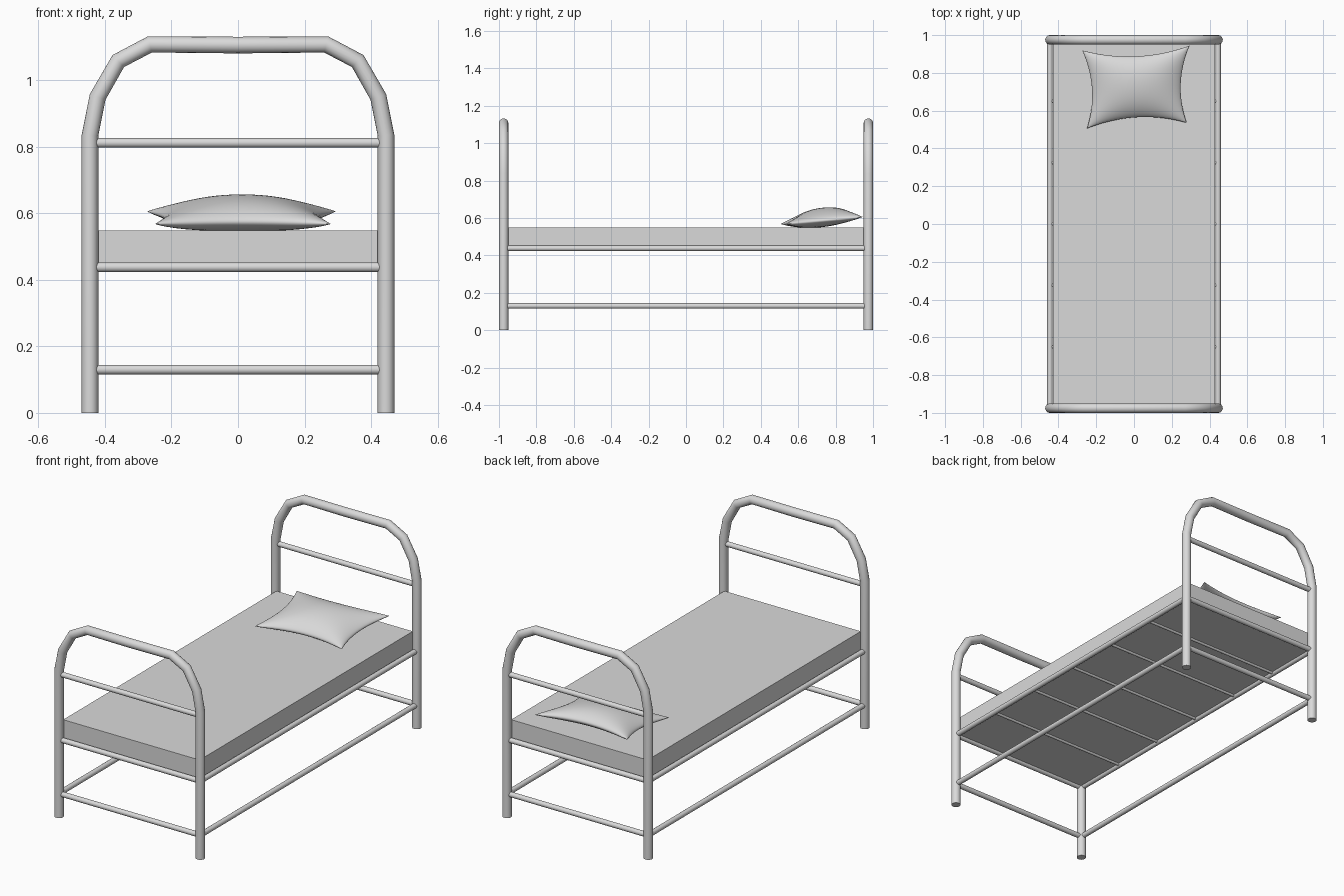
import bpy, bmesh
from math import sin, pi, sqrt, radians
from mathutils import Vector

cube = bpy.data.objects.get("Cube")
if cube:
    bpy.data.objects.remove(cube, do_unlink=True)

grey = bpy.data.materials.new("light grey")
grey.use_nodes = True
grey.diffuse_color = (0.7, 0.7, 0.7, 1)
grey.node_tree.nodes["Principled BSDF"].inputs["Base Color"].default_value = (0.7, 0.7, 0.7, 1)

LEG_X, END_Y = 0.445, 0.975
RAIL_R = 0.0145


def activate(obj):
    bpy.ops.object.select_all(action='DESELECT')
    obj.select_set(True)
    bpy.context.view_layer.objects.active = obj


def tube(name, points, radius):
    """Round capped tube along a polyline."""
    curve = bpy.data.curves.new(name, 'CURVE')
    curve.dimensions = '3D'
    curve.bevel_depth = radius
    curve.bevel_resolution = 6
    curve.use_fill_caps = True
    spline = curve.splines.new('POLY')
    spline.points.add(len(points) - 1)
    for p, co in zip(spline.points, points):
        p.co = (*co, 1)
    obj = bpy.data.objects.new(name, curve)
    bpy.context.collection.objects.link(obj)
    activate(obj)
    bpy.ops.object.convert(target='MESH')
    obj = bpy.context.object
    obj.data.materials.clear()
    obj.data.materials.append(grey)
    bpy.ops.object.shade_smooth_by_angle(angle=radians(40))
    return obj


def mesh_object(name, bm):
    bmesh.ops.recalc_face_normals(bm, faces=bm.faces)
    mesh = bpy.data.meshes.new(name)
    bm.to_mesh(mesh)
    bm.free()
    mesh.materials.append(grey)
    obj = bpy.data.objects.new(name, mesh)
    bpy.context.collection.objects.link(obj)
    return obj


# Arched end frames with their cross rails
half_arch = [(LEG_X, 0), (LEG_X, 0.835), (0.422, 0.95), (0.36, 1.058), (0.265, 1.108)]
arch = [(-x, z) for x, z in half_arch] + [(0, 1.106)] + half_arch[::-1]
for end, y in (("foot", -END_Y), ("head", END_Y)):
    tube(end + "_frame", [(x, y, z) for x, z in arch], 0.025)
    for level, z in (("lower", 0.13), ("middle", 0.438), ("upper", 0.812)):
        tube(f"{end}_{level}_rail", [(-LEG_X, y, z), (LEG_X, y, z)], RAIL_R)

# Long side rails
for side, x in (("right", -LEG_X), ("left", LEG_X)):
    for level, z in (("lower", 0.13), ("upper", 0.438)):
        tube(f"{side}_{level}_rail", [(x, -END_Y, z), (x, END_Y, z)], RAIL_R)

# Thin slats under the mattress
for i in range(1, 6):
    y = END_Y * (i / 3 - 1)
    tube(f"slat_{i}", [(-LEG_X, y, 0.438), (LEG_X, y, 0.438)], 0.009)

# Mattress
bm = bmesh.new()
bmesh.ops.create_cube(bm, size=1)
bmesh.ops.scale(bm, vec=(0.86, 1.92, 0.11), verts=bm.verts)
bmesh.ops.translate(bm, vec=(0, 0, 0.493), verts=bm.verts)
mesh_object("mattress", bm)

# Pillow: two domed sheets on a four-cornered outline with pinched sides
CORNERS = [Vector(c) for c in ((-0.25, 0.505), (0.28, 0.535), (0.295, 0.945), (-0.275, 0.92))]


def pillow_point(u, v, side):
    a, b, c, d = CORNERS
    s, t = (u + 1) / 2, (v + 1) / 2
    p = (a * (1 - s) + b * s) * (1 - t) + (d * (1 - s) + c * s) * t
    bow_u, bow_v = 1 - u * u, 1 - v * v
    p += Vector((-0.04 * u * bow_v, -0.045 * v * bow_u))
    middle = 0.587 + 0.019 * v + 0.007 * bow_u + 0.009 * bow_u * bow_v
    half = 0.026 + 0.026 * bow_u * bow_v
    edge = sqrt(max(0, 1 - abs(u) ** 5) * max(0, 1 - abs(v) ** 5))
    return p.x, p.y, max(middle + side * half * edge, 0.546)


bm = bmesh.new()
for side in (-1, 1):
    sheet = bmesh.ops.create_grid(bm, x_segments=28, y_segments=28, size=1)["verts"]
    for vert in sheet:
        u, v = sin(vert.co.x * pi / 2), sin(vert.co.y * pi / 2)
        vert.co = pillow_point(u, v, side)
bmesh.ops.remove_doubles(bm, verts=bm.verts, dist=0.0004)
pillow = mesh_object("pillow", bm)
activate(pillow)
smooth = pillow.modifiers.new("soften", 'SMOOTH')
smooth.iterations = 3
bpy.ops.object.shade_smooth()
